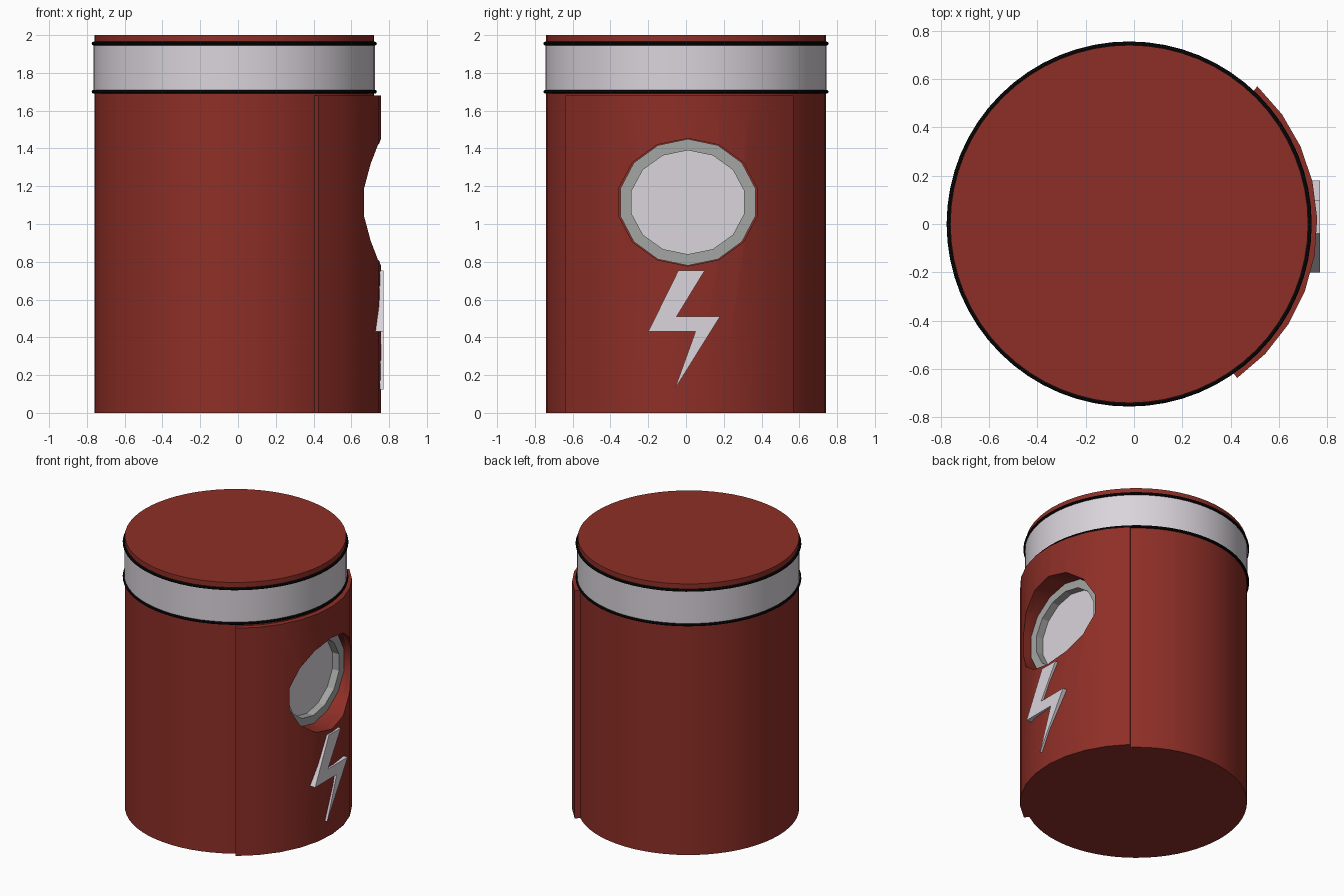
import bpy, bmesh
from math import sin, cos, pi, radians
from mathutils import Vector

old = bpy.data.objects.get("Cube")
if old:
    bpy.data.objects.remove(old)

CX = -0.02            # axis of the drum
WY, WZ = 0.01, 1.115  # centre of the porthole


def material(name, rgb):
    m = bpy.data.materials.new(name)
    m.use_nodes = True
    m.diffuse_color = (*rgb, 1)
    bsdf = m.node_tree.nodes["Principled BSDF"]
    bsdf.inputs["Base Color"].default_value = (*rgb, 1)
    bsdf.inputs["Roughness"].default_value = 0.6
    return m


RED = material("brick red", (0.27, 0.028, 0.02))
WHITE = material("pale grey", (0.70, 0.66, 0.71))
GREY = material("mid grey", (0.37, 0.38, 0.37))
BLACK = material("black", (0.003, 0.003, 0.003))


def finish(name, bm, mat):
    bmesh.ops.recalc_face_normals(bm, faces=bm.faces)
    me = bpy.data.meshes.new(name)
    bm.to_mesh(me)
    bm.free()
    me.materials.append(mat)
    ob = bpy.data.objects.new(name, me)
    bpy.context.collection.objects.link(ob)
    return ob


def prism(name, outline, offset, mat):
    """Closed outline extruded along an offset."""
    bm = bmesh.new()
    face = bm.faces.new([bm.verts.new(p) for p in outline])
    new = bmesh.ops.extrude_face_region(bm, geom=[face], use_keep_orig=True)["geom"]
    bmesh.ops.translate(bm, vec=offset,
                        verts=[g for g in new if isinstance(g, bmesh.types.BMVert)])
    return finish(name, bm, mat)


def loft(name, loops, mat):
    """Quads between matching loops, joined last to first."""
    bm = bmesh.new()
    rows = [[bm.verts.new(p) for p in loop] for loop in loops]
    n = len(rows[0])
    for k, row in enumerate(rows):
        nxt = rows[(k + 1) % len(rows)]
        for i in range(n):
            j = (i + 1) % n
            bm.faces.new((row[i], row[j], nxt[j], nxt[i]))
    return finish(name, bm, mat)


def circle(r, z, n=64):
    return [(CX + r * cos(2 * pi * i / n), r * sin(2 * pi * i / n), z) for i in range(n)]


def oval(x, ry, rz, n=14):
    return [(x, WY + ry * sin(2 * pi * i / n), WZ + rz * cos(2 * pi * i / n))
            for i in range(n)]


def smooth(ob):
    bpy.ops.object.select_all(action='DESELECT')
    ob.select_set(True)
    bpy.context.view_layer.objects.active = ob
    bpy.ops.object.shade_smooth_by_angle(angle=radians(30))


# Drum body and the curved door panel
body = prism("body", circle(0.74, 0), (0, 0, 2), RED)
angles = [radians(-55 + 102 * i / 9) for i in range(10)]
arc = [(CX + 0.778 * cos(a), 0.778 * sin(a), 0) for a in angles]
arc += [(CX + 0.737 * cos(a), 0.737 * sin(a), 0) for a in reversed(angles)]
panel = prism("door_panel", arc, (0, 0, 1.68), RED)

# Porthole recess cut through the panel into the body
cutter = prism("porthole_cutter", oval(0.54, 0.375, 0.338), (0.5, 0, 0), RED)
cutter.hide_render = True
for ob in (body, panel):
    mod = ob.modifiers.new("porthole", 'BOOLEAN')
    mod.operation = 'DIFFERENCE'
    mod.solver = 'EXACT'
    mod.object = cutter
    bpy.context.view_layer.objects.active = ob
    bpy.ops.object.modifier_apply(modifier=mod.name)
    smooth(ob)
bpy.data.objects.remove(cutter)

# Porthole frame and pane
loft("porthole_frame", [oval(0.54, 0.366, 0.335), oval(0.61, 0.366, 0.335),
                        oval(0.61, 0.305, 0.275), oval(0.54, 0.305, 0.275)], GREY)
prism("porthole_pane", oval(0.54, 0.31, 0.28), (0.015, 0, 0), WHITE)

# Collar band around the top
band = loft("collar_band", [circle(0.73, 1.70), circle(0.744, 1.70),
                            circle(0.744, 1.955), circle(0.73, 1.955)], WHITE)
smooth(band)

# Black trim rings at both edges of the band
for name, z in (("lower_trim", 1.70), ("upper_trim", 1.955)):
    tube = [circle(0.745 + 0.01 * cos(t * pi / 4), z + 0.01 * sin(t * pi / 4))
            for t in range(8)]
    ring = loft(name, tube, BLACK)
    smooth(ring)

# Lightning bolt plate
bolt = [(-0.04, 0.755), (0.10, 0.755), (-0.05, 0.51), (0.18, 0.51),
        (-0.06, 0.125), (0.05, 0.43), (-0.20, 0.43)]
prism("bolt", [(0.728, y, z) for y, z in bolt], (0.042, 0, 0), WHITE)
